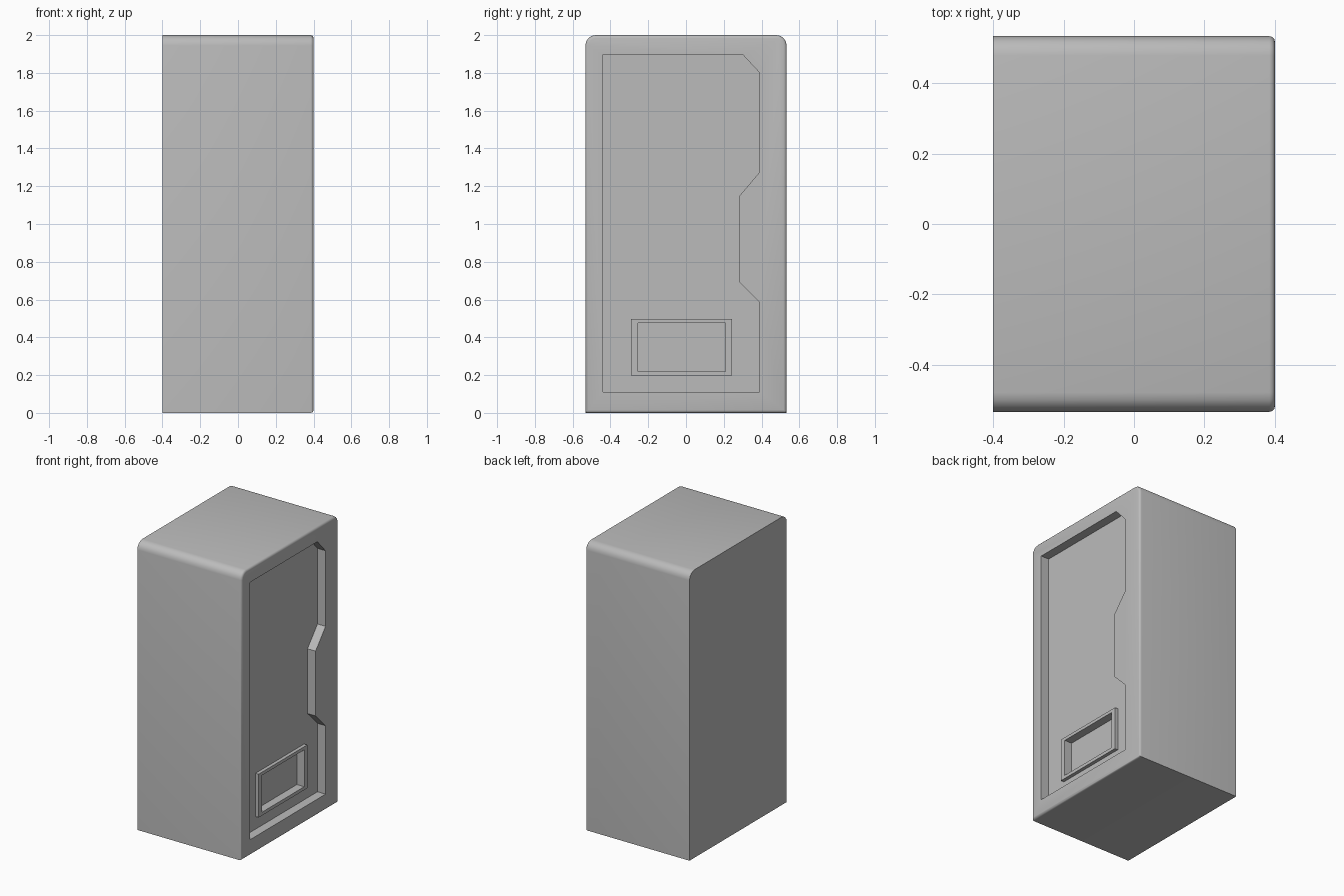
import bpy
import bmesh
from math import radians

cube = bpy.data.objects.get("Cube")
if cube:
    bpy.data.objects.remove(cube, do_unlink=True)

grey = bpy.data.materials.new("mid grey")
grey.use_nodes = True
colour = (0.5, 0.5, 0.5, 1)
grey.diffuse_color = colour
grey.node_tree.nodes["Principled BSDF"].inputs["Base Color"].default_value = colour

SIDE = 0.4       # outer plane of the panelled side
FLOOR = 0.338    # sunken panel
FRAME = 0.362    # face of the raised frame
POCKET = 0.305   # bottom of the small pocket


def rect(y0, y1, z0, z1):
    return [(y0, z0), (y1, z0), (y1, z1), (y0, z1)]


def prism(name, outline, x0, x1, shape=None):
    """Extrude a (y, z) outline along x, with an optional bmesh step."""
    bm = bmesh.new()
    face = bm.faces.new([bm.verts.new((x0, y, z)) for y, z in outline])
    out = bmesh.ops.extrude_face_region(bm, geom=[face])
    verts = [g for g in out["geom"] if isinstance(g, bmesh.types.BMVert)]
    bmesh.ops.translate(bm, verts=verts, vec=(x1 - x0, 0, 0))
    bmesh.ops.recalc_face_normals(bm, faces=bm.faces)
    if shape:
        shape(bm)
    mesh = bpy.data.meshes.new(name)
    bm.to_mesh(mesh)
    bm.free()
    mesh.materials.append(grey)
    obj = bpy.data.objects.new(name, mesh)
    bpy.context.collection.objects.link(obj)
    return obj


def round_edges(bm):
    # Large rounding on the two top edges, then a fine one around the side
    top = [e for e in bm.edges
           if all(v.co.z > 1.99 for v in e.verts)
           and abs(e.verts[0].co.x - e.verts[1].co.x) > 0.1]
    bmesh.ops.bevel(bm, geom=top, offset=0.055, segments=4,
                    profile=0.5, affect='EDGES')
    rim = [e for e in bm.edges if all(v.co.x > SIDE - 0.001 for v in e.verts)]
    bmesh.ops.bevel(bm, geom=rim, offset=0.016, segments=3,
                    profile=0.5, affect='EDGES')


def carve(target, name, outline, depth_x):
    cutter = prism(name, outline, depth_x, SIDE + 0.1)
    cutter.hide_render = True
    cutter.hide_set(True)
    mod = target.modifiers.new(name, 'BOOLEAN')
    mod.operation = 'DIFFERENCE'
    mod.solver = 'EXACT'
    mod.object = cutter
    bpy.context.view_layer.objects.active = target
    bpy.ops.object.modifier_apply(modifier=mod.name)
    bpy.data.objects.remove(cutter, do_unlink=True)


# Main casing
casing = prism("casing", rect(-0.533, 0.533, 0, 2), -SIDE, SIDE, round_edges)

# Sunken panel with a clipped corner and a stepped grip
panel = [(-0.44, 0.11), (0.39, 0.11), (0.39, 0.585), (0.28, 0.695),
         (0.28, 1.145), (0.39, 1.275), (0.39, 1.8), (0.30, 1.897),
         (-0.44, 1.897)]
carve(casing, "panel_cutter", panel, FLOOR)

# Pocket and the raised frame around it
opening = rect(-0.253, 0.21, 0.22, 0.476)
carve(casing, "pocket_cutter", opening, POCKET)
frame = prism("pocket_frame", rect(-0.29, 0.243, 0.197, 0.498), FLOOR, FRAME)
carve(frame, "opening_cutter", opening, FLOOR - 0.1)

# Smooth rounding, crisp corners
for obj in (casing, frame):
    bpy.ops.object.select_all(action='DESELECT')
    obj.select_set(True)
    bpy.context.view_layer.objects.active = obj
    bpy.ops.object.shade_smooth_by_angle(angle=radians(40))
